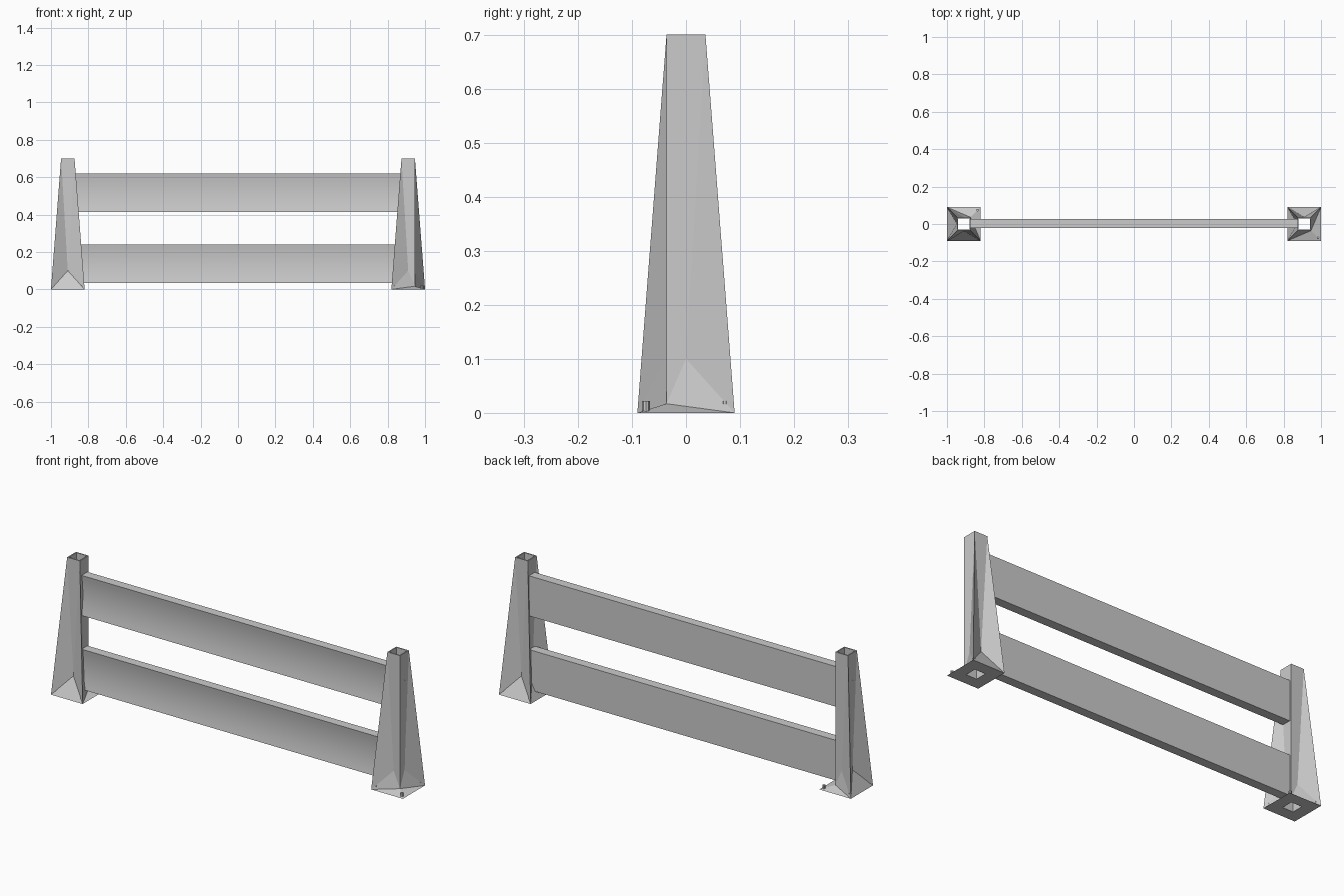
import bpy, bmesh
from mathutils import Vector, Matrix

cube = bpy.data.objects.get("Cube")
if cube:
    bpy.data.objects.remove(cube, do_unlink=True)

steel = bpy.data.materials.new("galvanised_grey")
steel.use_nodes = True
GREY = (0.6, 0.6, 0.6, 1)
steel.diffuse_color = GREY
steel.node_tree.nodes["Principled BSDF"].inputs["Base Color"].default_value = GREY

HEIGHT, TUBE, BASE, BORE = 0.7, 0.036, 0.09, 0.030
POST_X = 0.91
CORNERS = [(-1, -1), (1, -1), (1, 1), (-1, 1)]


def finish(bm, name, smooth=False):
    bmesh.ops.recalc_face_normals(bm, faces=bm.faces)
    mesh = bpy.data.meshes.new(name)
    bm.to_mesh(mesh)
    bm.free()
    mesh.materials.append(steel)
    obj = bpy.data.objects.new(name, mesh)
    bpy.context.collection.objects.link(obj)
    if smooth:
        bpy.ops.object.select_all(action="DESELECT")
        obj.select_set(True)
        bpy.context.view_layer.objects.active = obj
        bpy.ops.object.shade_smooth_by_angle(angle=0.6)
    return obj


def make_post(name, cx, upright):
    """Hollow flared post; one corner stays upright above the foot plate."""
    bm = bmesh.new()

    def ring(half, z):
        return [bm.verts.new((cx + sx * half, sy * half, z)) for sx, sy in CORNERS]

    top, rim = ring(TUBE, HEIGHT), ring(BORE, HEIGHT)
    foot, hole = ring(BASE, 0), ring(BORE, 0)
    low = list(foot)
    sx, sy = CORNERS[upright]
    low[upright] = bm.verts.new((cx + sx * TUBE, sy * TUBE, 0.017))

    for i in range(4):
        j = (i + 1) % 4
        # Wall creased around a point on the tube face
        mid = (Vector(CORNERS[i]) + Vector(CORNERS[j])) / 2 * TUBE
        m = bm.verts.new((cx + mid.x, mid.y, 0.1))
        for face in ((top[i], top[j], m), (top[i], m, low[i]),
                     (top[j], low[j], m), (m, low[j], low[i])):
            bm.faces.new(face)
        # Rim, bore and underside
        for a, b in ((top, rim), (rim, hole), (hole, foot)):
            bm.faces.new((a[i], a[j], b[j], b[i]))
    # Exposed corner of the foot plate
    for k in (upright - 1, (upright + 1) % 4):
        bm.faces.new((foot[upright], low[upright], foot[k]))
    finish(bm, name)


def make_bolts(name, cx):
    """Anchor bolts at the corners of the foot."""
    bm = bmesh.new()
    for sx, sy in CORNERS:
        at = Matrix.Translation((cx + sx * 0.074, sy * 0.074, 0.012))
        bmesh.ops.create_cone(bm, cap_ends=True, segments=8, radius1=0.007,
                              radius2=0.007, depth=0.02, matrix=at)
    finish(bm, name)


def make_seam(name, cx, side):
    """Thin slots and screw heads down the outer tube face."""
    bm = bmesh.new()
    for z, tall in ((0.46, 0.2), (0.235, 0.06), (0.15, 0.06), (0.645, 0.006)):
        at = Matrix.Translation((cx + side * TUBE, 0, z))
        bmesh.ops.create_cube(bm, size=1, matrix=at @ Matrix.Diagonal((0.002, 0.003, tall, 1)))
    finish(bm, name)


def make_rail(name, bottom, height=0.206, half=0.876, steps=10):
    """Board with a slightly dished front."""
    bm = bmesh.new()
    profile = [(0.026, bottom), (0.026, bottom + height)]
    for i in range(steps + 1):
        t = 1 - i / steps
        profile.append((-0.021 + 0.04 * t * (1 - t), bottom + height * t))
    face = bm.faces.new([bm.verts.new((-half, y, z)) for y, z in profile])
    grown = bmesh.ops.extrude_face_region(bm, geom=[face], use_keep_orig=True)
    verts = [g for g in grown["geom"] if isinstance(g, bmesh.types.BMVert)]
    bmesh.ops.translate(bm, verts=verts, vec=(2 * half, 0, 0))
    finish(bm, name, smooth=True)


for label, side, upright in (("left", 1, 1), ("right", -1, 2)):
    make_post(label + "_post", side * POST_X, upright)
    make_bolts(label + "_anchor_bolts", side * POST_X)
    make_seam(label + "_post_slots", side * POST_X, side)
make_rail("upper_rail", 0.414)
make_rail("lower_rail", 0.035)
